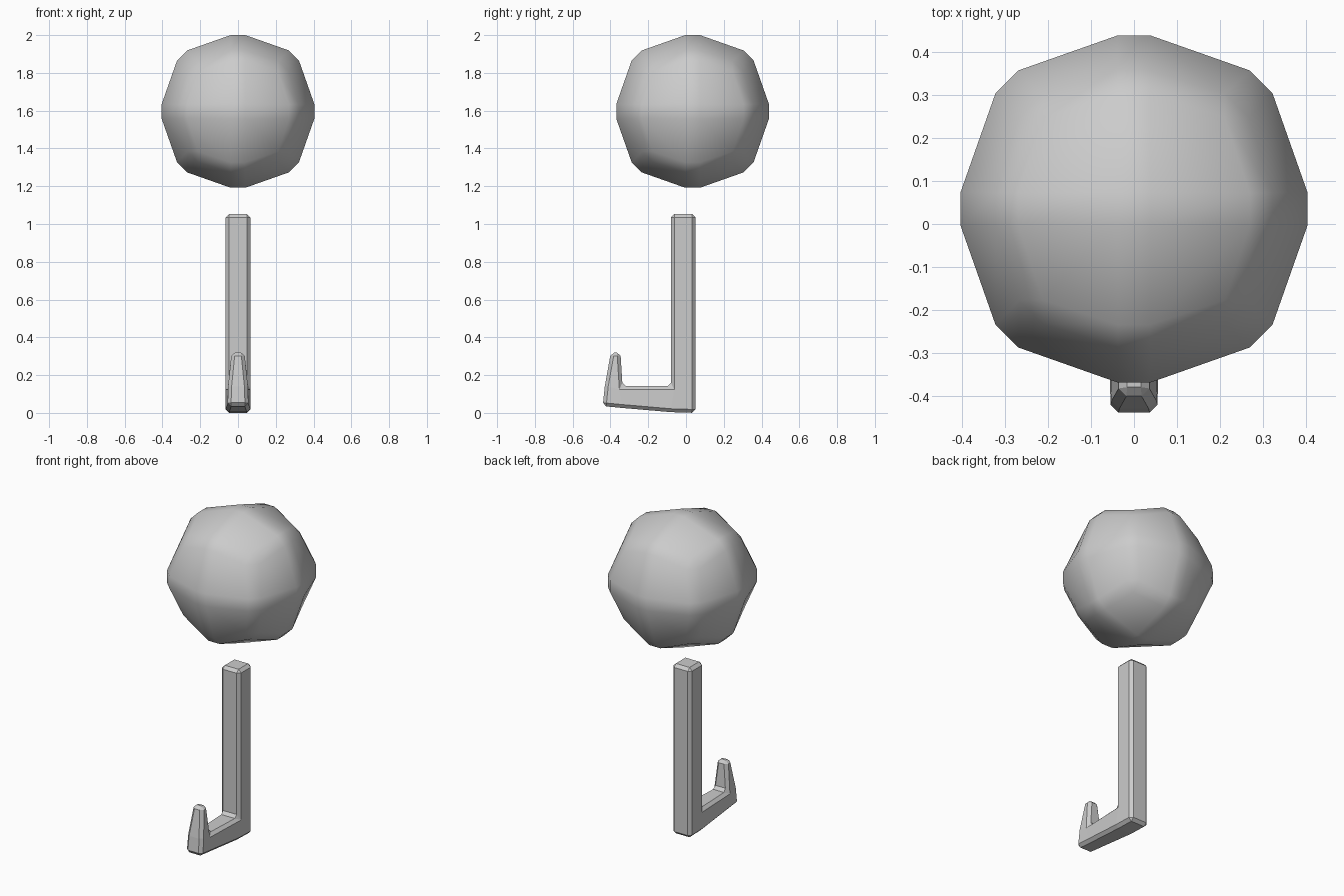
import bpy, bmesh

if "Cube" in bpy.data.objects:
    bpy.data.objects.remove(bpy.data.objects["Cube"])


def add_object(name, bm):
    bmesh.ops.recalc_face_normals(bm, faces=bm.faces)
    me = bpy.data.meshes.new(name)
    bm.to_mesh(me)
    bm.free()
    ob = bpy.data.objects.new(name, me)
    bpy.context.collection.objects.link(ob)
    return ob


def bevel(ob, width, angle):
    m = ob.modifiers.new("Bevel", "BEVEL")
    m.width = width
    m.segments = 1
    m.limit_method = 'ANGLE'
    m.angle_limit = angle


# Faceted ball: once-subdivided cube rounded to 24 quads, every edge bevelled
bm = bmesh.new()
bmesh.ops.create_cube(bm, size=2)
bmesh.ops.subdivide_edges(bm, edges=bm.edges[:], cuts=1, use_grid_fill=True)
scale = {1: 1.0, 2: 0.75, 3: 0.5556}
for v in bm.verts:
    v.co *= 0.43 * scale[sum(abs(c) > 0.5 for c in v.co)]
for f in bm.faces:
    f.smooth = True
ball = add_object("ball", bm)
ball.location = (0, 0.035, 1.596)
bevel(ball, 0.041, 0.05)

# Hook: side profile (y, z, half width) mirrored across x
P = [(0.05, 0.0, 0.065), (-0.08, 0.004, 0.065), (-0.336, 0.026, 0.057),
     (-0.441, 0.036, 0.055), (-0.43, 0.14, 0.052), (-0.398, 0.319, 0.034),
     (-0.347, 0.319, 0.034), (-0.336, 0.142, 0.054), (-0.08, 0.142, 0.065),
     (-0.08, 1.053, 0.065), (0.05, 1.053, 0.065), (0.05, 0.142, 0.065)]
side_quads = [(0, 1, 8, 11), (11, 8, 9, 10), (1, 2, 7, 8), (2, 3, 4, 7), (7, 4, 5, 6)]
bm = bmesh.new()
L, R = [[bm.verts.new((s * w, y, z)) for y, z, w in P] for s in (-1, 1)]
for q in side_quads:
    for side in (L, R):
        bm.faces.new([side[i] for i in q])
for i in range(len(P)):
    j = (i + 1) % len(P)
    bm.faces.new((L[i], L[j], R[j], R[i]))
hook = add_object("hook", bm)
bevel(hook, 0.018, 0.6)
